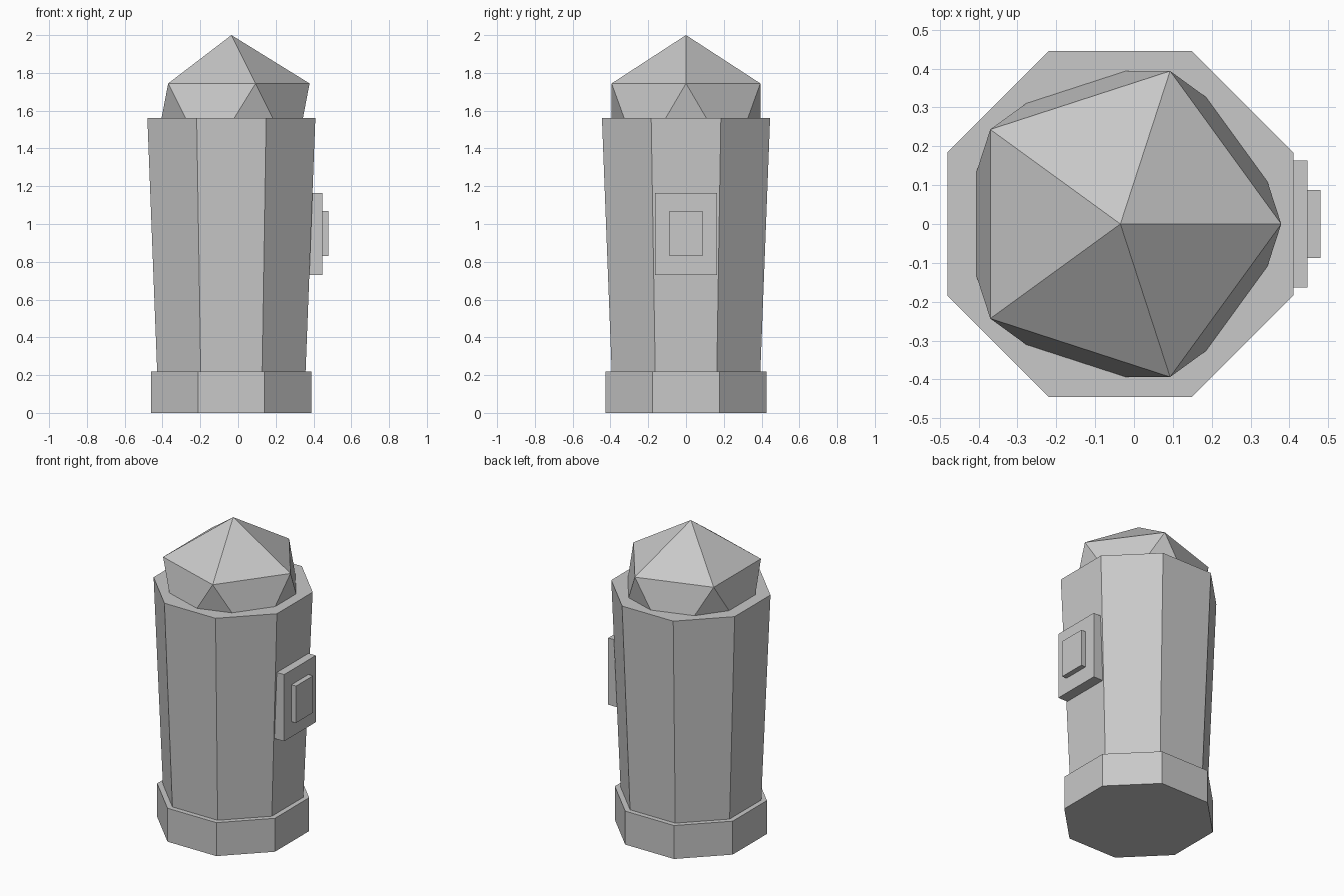
import bpy, math
from mathutils import Matrix

if "Cube" in bpy.data.objects:
    bpy.data.objects.remove(bpy.data.objects["Cube"])

CX = -0.035  # axis of the round parts

grey = bpy.data.materials.new("grey")
grey.diffuse_color = (0.58, 0.58, 0.58, 1)
grey.use_nodes = True
grey.node_tree.nodes["Principled BSDF"].inputs["Base Color"].default_value = grey.diffuse_color


def finish(name):
    ob = bpy.context.object
    ob.name = name
    ob.data.materials.clear()
    ob.data.materials.append(grey)
    return ob


def octagon(name, bottom_apothem, top_apothem, z0, z1):
    """Eight-sided prism with flat sides facing the axes."""
    k = 1 / math.cos(math.pi / 8)
    bpy.ops.mesh.primitive_cone_add(vertices=8, radius1=bottom_apothem * k,
                                    radius2=top_apothem * k, depth=z1 - z0,
                                    location=(CX, 0, (z0 + z1) / 2))
    ob = finish(name)
    ob.data.transform(Matrix.Rotation(math.pi / 8, 4, 'Z'))


def box(name, x0, x1, half_y, z0, z1):
    bpy.ops.mesh.primitive_cube_add(size=1, location=((x0 + x1) / 2, 0, (z0 + z1) / 2))
    ob = finish(name)
    ob.data.transform(Matrix.Diagonal((x1 - x0, 2 * half_y, z1 - z0, 1)))


# Foot and flared body
octagon("base", 0.425, 0.425, 0, 0.218)
octagon("body", 0.393, 0.445, 0.21, 1.56)

# Faceted dome: an icosahedron with one upper-ring corner pointing to +x
R = 0.463
bpy.ops.mesh.primitive_ico_sphere_add(subdivisions=1, radius=R, location=(CX, 0, 2 - R))
dome = finish("dome")
ring = [v.co for v in dome.data.vertices if 0 < v.co.z < 0.9 * R]
angle = math.atan2(ring[0].y, ring[0].x)
dome.data.transform(Matrix.Rotation(-angle, 4, 'Z'))

# Stepped panel on the right side
box("panel", 0.33, 0.447, 0.163, 0.73, 1.165)
box("panel_button", 0.40, 0.48, 0.088, 0.83, 1.07)
